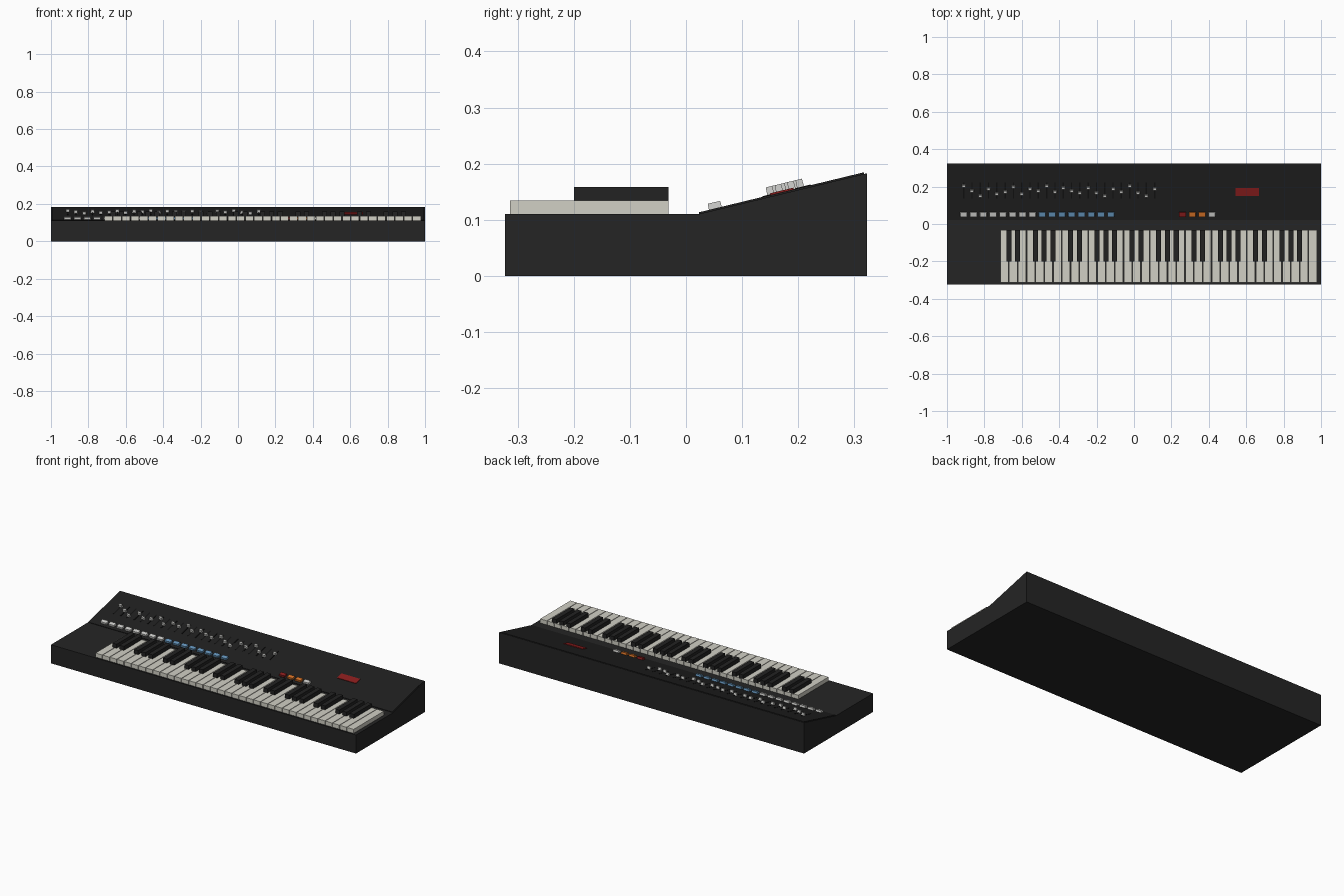
import bpy, bmesh, math
from mathutils import Matrix, Vector

if "Cube" in bpy.data.objects:
    bpy.data.objects.remove(bpy.data.objects["Cube"])


def mat(name, rgb):
    m = bpy.data.materials.new(name)
    m.diffuse_color = (*rgb, 1)
    m.use_nodes = True
    m.node_tree.nodes["Principled BSDF"].inputs["Base Color"].default_value = m.diffuse_color
    return m


CASE = mat("case charcoal", (0.018, 0.018, 0.018))
PANEL = mat("panel black", (0.014, 0.014, 0.014))
BLACK = mat("key black", (0.016, 0.016, 0.016))
SLOT = mat("slot black", (0.006, 0.006, 0.006))
IVORY = mat("key ivory", (0.64, 0.63, 0.56))
GREY = mat("button light grey", (0.62, 0.62, 0.6))
BLUE = mat("button blue", (0.13, 0.30, 0.50))
ORANGE = mat("button orange", (0.68, 0.17, 0.02))
RED = mat("display red", (0.25, 0.012, 0.012))

# sloped control panel: origin line and tilt
Y0, Z0, Y1, Z1 = 0.022, 0.110, 0.323, 0.183
TILT = math.atan2(Z1 - Z0, Y1 - Y0)


def finish(name, bm, material):
    bmesh.ops.recalc_face_normals(bm, faces=bm.faces)
    me = bpy.data.meshes.new(name)
    bm.to_mesh(me)
    bm.free()
    me.materials.append(material)
    ob = bpy.data.objects.new(name, me)
    bpy.context.collection.objects.link(ob)
    return ob


def box(name, lo, hi, material):
    lo, hi = Vector(lo), Vector(hi)
    bm = bmesh.new()
    m = Matrix.Translation((lo + hi) / 2) @ Matrix.Diagonal((*(hi - lo), 1))
    bmesh.ops.create_cube(bm, size=1, matrix=m)
    return finish(name, bm, material)


def panel_box(name, x, y, w, d, h, material, taper=1.0):
    """Box sitting on the sloped panel at plan position x, y."""
    bm = bmesh.new()
    bmesh.ops.create_cube(bm, size=1)
    for v in bm.verts:
        top = v.co.z > 0
        s = taper if top else 1
        v.co = Vector((v.co.x * w * s, v.co.y * d * s, h if top else 0))
    z = Z0 + (y - Y0) * math.tan(TILT)
    bm.transform(Matrix.Translation((x, y, z)) @ Matrix.Rotation(TILT, 4, 'X'))
    return finish(name, bm, material)


# case: side profile extruded along x
bm = bmesh.new()
profile = [(-0.323, 0), (0.323, 0), (Y1, Z1), (Y0, Z0), (-0.323, 0.11)]
face = bm.faces.new([bm.verts.new((-1, y, z)) for y, z in profile])
ext = bmesh.ops.extrude_face_region(bm, geom=[face])
bmesh.ops.translate(bm, vec=(2, 0, 0),
                    verts=[g for g in ext["geom"] if isinstance(g, bmesh.types.BMVert)])
finish("case", bm, CASE)

# thin plate covering the slope
panel_box("control_panel", 0, 0.1705, 1.99, 0.303, 0.003, PANEL)

# 61 note keyboard, starting on C
X0, PITCH = -0.716, 0.0471
for i in range(36):
    a = X0 + i * PITCH
    box(f"white_key_{i + 1}", (a + 0.0018, -0.314, 0.108),
        (a + PITCH - 0.0018, -0.031, 0.134), IVORY)
    if i % 7 in (0, 1, 3, 4, 5) and i < 35:
        b = a + PITCH
        box(f"black_key_{i + 1}", (b - 0.0135, -0.200, 0.130),
            (b + 0.0135, -0.031, 0.158), BLACK)

# push button row: grey then blue, plus a coloured group on the right
for i in range(16):
    panel_box(f"program_button_{i + 1}", -0.911 + i * 0.0525, 0.053,
              0.038, 0.024, 0.014, GREY if i < 8 else BLUE, 0.94)
for i, m in enumerate((RED, ORANGE, ORANGE, GREY)):
    panel_box(f"transport_button_{i + 1}", 0.259 + i * 0.0525, 0.053,
              0.038, 0.024, 0.014, m, 0.94)

# slider slots and caps at varied settings
settings = [.208, .182, .155, .193, .166, .177, .203, .166, .193, .182, .208, .177,
            .198, .182, .171, .198, .171, .155, .193, .177, .208, .171, .155, .193]
for i, y in enumerate(settings):
    x = -0.911 + i * 0.0444
    panel_box(f"slider_slot_{i + 1}", x, 0.180, 0.007, 0.088, 0.0042, SLOT)
    panel_box(f"slider_cap_{i + 1}", x, y - 0.003, 0.020, 0.013, 0.018, GREY, 0.9)

# display window
panel_box("display", 0.606, 0.172, 0.124, 0.043, 0.006, RED)
